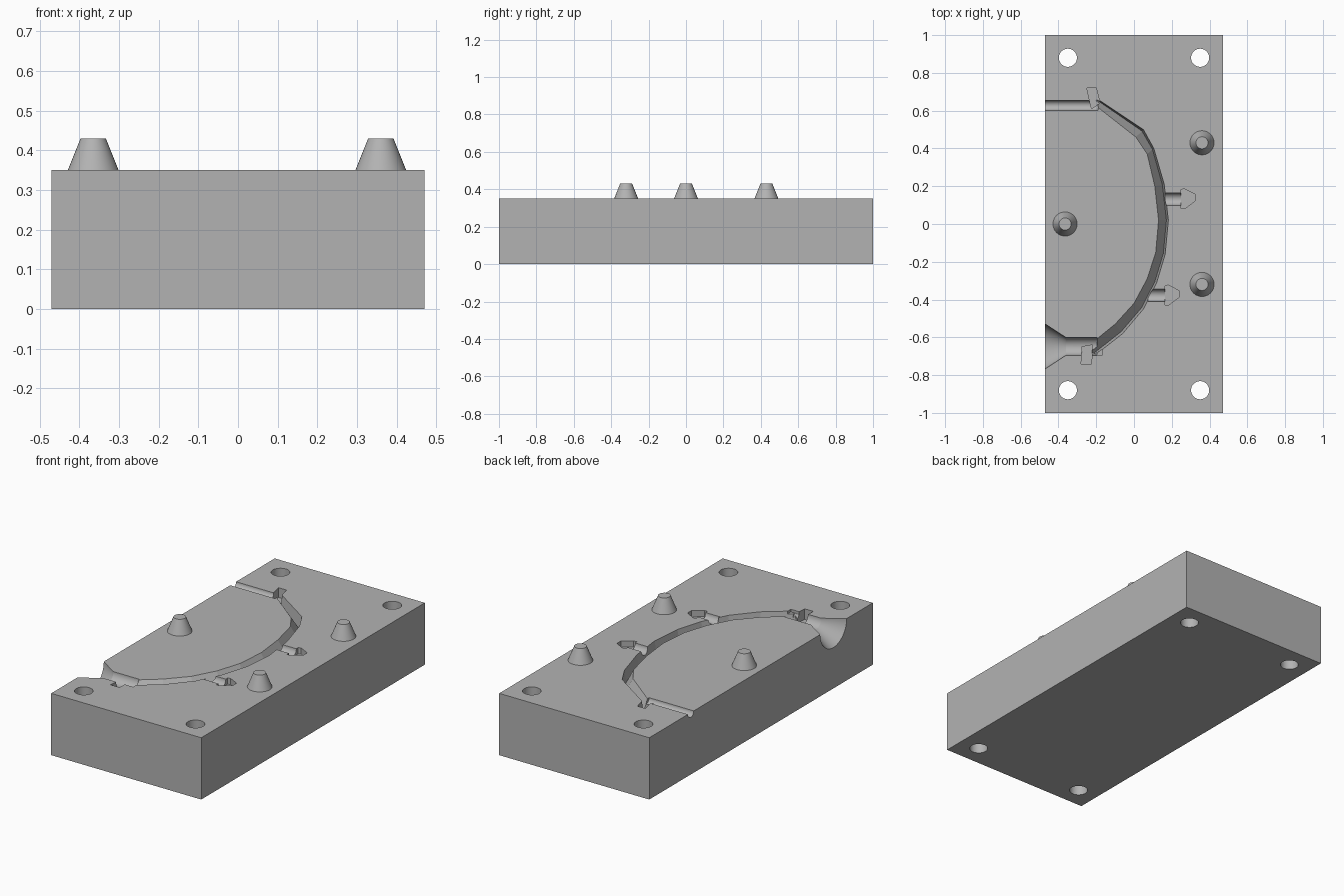
import bpy, bmesh, math
from mathutils import Matrix, Vector

if "Cube" in bpy.data.objects:
    bpy.data.objects.remove(bpy.data.objects["Cube"], do_unlink=True)

TOP = 0.35
LIP = 0.05  # how far cutters rise above the parting face

grey = bpy.data.materials.new("plain grey")
grey.use_nodes = True
colour = (0.45, 0.45, 0.45, 1)
grey.diffuse_color = colour
grey.node_tree.nodes["Principled BSDF"].inputs["Base Color"].default_value = colour


def add_object(name, bm):
    bmesh.ops.recalc_face_normals(bm, faces=bm.faces[:])
    mesh = bpy.data.meshes.new(name)
    bm.to_mesh(mesh)
    bm.free()
    mesh.materials.append(grey)
    obj = bpy.data.objects.new(name, mesh)
    bpy.context.collection.objects.link(obj)
    return obj


def loft(name, rings):
    """Skin a closed solid through a list of matching rings."""
    bm = bmesh.new()
    loops = [[bm.verts.new(p) for p in ring] for ring in rings]
    n = len(loops[0])
    for a, b in zip(loops, loops[1:]):
        for i in range(n):
            j = (i + 1) % n
            bm.faces.new((a[i], a[j], b[j], b[i]))
    bm.faces.new(loops[0][::-1])
    bm.faces.new(loops[-1])
    return add_object(name, bm)


def turned(name, centre, axis, profile, sides=64):
    """Round solid from (distance, radius) pairs along an axis."""
    turn = Vector((0, 0, 1)).rotation_difference(Vector(axis)).to_matrix()
    rings = []
    for d, r in profile:
        angles = [math.tau * i / sides for i in range(sides)]
        rings.append([Vector(centre) + turn @ Vector((r * math.cos(a), r * math.sin(a), d))
                      for a in angles])
    return loft(name, rings)


def pocket(name, outline, depth):
    """Flat-bottomed recess with the given outline."""
    return loft(name, [[(x, y, z) for x, y in outline] for z in (TOP - depth, TOP + LIP)])


def smooth(obj):
    bpy.ops.object.select_all(action="DESELECT")
    obj.select_set(True)
    bpy.context.view_layer.objects.active = obj
    bpy.ops.object.shade_smooth_by_angle(angle=math.radians(7))


# Mould block
bm = bmesh.new()
bmesh.ops.create_cube(bm, size=1, matrix=Matrix.Translation((0, 0, TOP / 2))
                      @ Matrix.Diagonal((0.94, 2, TOP, 1)))
block = add_object("mould_block", bm)

cutters = []

# Bolt holes in the corners
for x in (-0.35, 0.35):
    for y in (-0.88, 0.88):
        cutters.append(turned("bolt_hole", (x, y, -0.1), (0, 0, 1), [(0, 0.048), (0.6, 0.048)]))

# Curved cavity: inner rim, outer rim, lowest line close to the outer rim
inner = [(-0.22, 0.64), (0.01, 0.46), (0.07, 0.37), (0.11, 0.2), (0.13, 0.02),
         (0.115, -0.15), (0.07, -0.29), (0, -0.42), (-0.1, -0.53), (-0.26, -0.66)]
outer = [(-0.19, 0.66), (0.05, 0.5), (0.105, 0.4), (0.16, 0.21), (0.182, 0.02),
         (0.165, -0.16), (0.12, -0.31), (0.05, -0.45), (-0.06, -0.58), (-0.2, -0.69)]
rings = []
for a, b in zip(inner, outer):
    a, b = Vector(a), Vector(b)
    low, deep = a.lerp(b, 0.8), TOP - 0.07
    rings.append([(*a, TOP + LIP), (*a, TOP), (*low, deep), (*b, TOP), (*b, TOP + LIP)])
cutters.append(loft("curved_cavity", rings))

# Pour funnel and air vent opening on the -x side
cutters.append(turned("pour_funnel", (-0.48, -0.648, TOP), (1, 0, 0),
                      [(0, 0.125), (0.12, 0.047), (0.285, 0.047)]))
cutters.append(turned("air_vent", (-0.5, 0.628, TOP), (1, 0, 0), [(0, 0.026), (0.31, 0.026)]))

# Notches at the cavity ends
cutters.append(pocket("rear_notch", [(-0.25, 0.72), (-0.225, 0.61), (-0.18, 0.64), (-0.2, 0.72)], 0.055))
cutters.append(pocket("front_notch", [(-0.28, -0.74), (-0.225, -0.74), (-0.22, -0.64), (-0.275, -0.65)], 0.06))
cutters.append(pocket("front_step", [(-0.22, -0.695), (-0.17, -0.695), (-0.17, -0.655), (-0.22, -0.65)], 0.015))

# Barbed clip recesses
for x, y, start in ((0.25, 0.132, -0.1), (0.165, -0.378, -0.09)):
    cutters.append(turned("clip_stem", (x, y, TOP), (1, 0, 0), [(start, 0.033), (0.03, 0.033)]))
    head = [(x, y - 0.05), (x + 0.02, y - 0.05), (x + 0.073, y - 0.01),
            (x + 0.073, y + 0.025), (x + 0.015, y + 0.055), (x, y + 0.05)]
    cutters.append(pocket("clip_head", head, 0.035))

for cutter in cutters:
    cutter.hide_render = True
    cut = block.modifiers.new(cutter.name, "BOOLEAN")
    cut.operation = "DIFFERENCE"
    cut.solver = "EXACT"
    cut.object = cutter

# Apply the cuts and drop the cutters
graph = bpy.context.evaluated_depsgraph_get()
graph.update()
carved = bpy.data.meshes.new_from_object(block.evaluated_get(graph))
block.modifiers.clear()
block.data = carved
carved.materials.clear()
carved.materials.append(grey)
for cutter in cutters:
    bpy.data.objects.remove(cutter, do_unlink=True)
smooth(block)

# Tapered locating pegs
for name, x, y in (("rear_peg", 0.36, 0.43), ("front_peg", 0.36, -0.32), ("side_peg", -0.365, 0)):
    smooth(turned(name, (x, y, TOP - 0.005), (0, 0, 1), [(0, 0.066), (0.005, 0.064), (0.085, 0.032)]))
